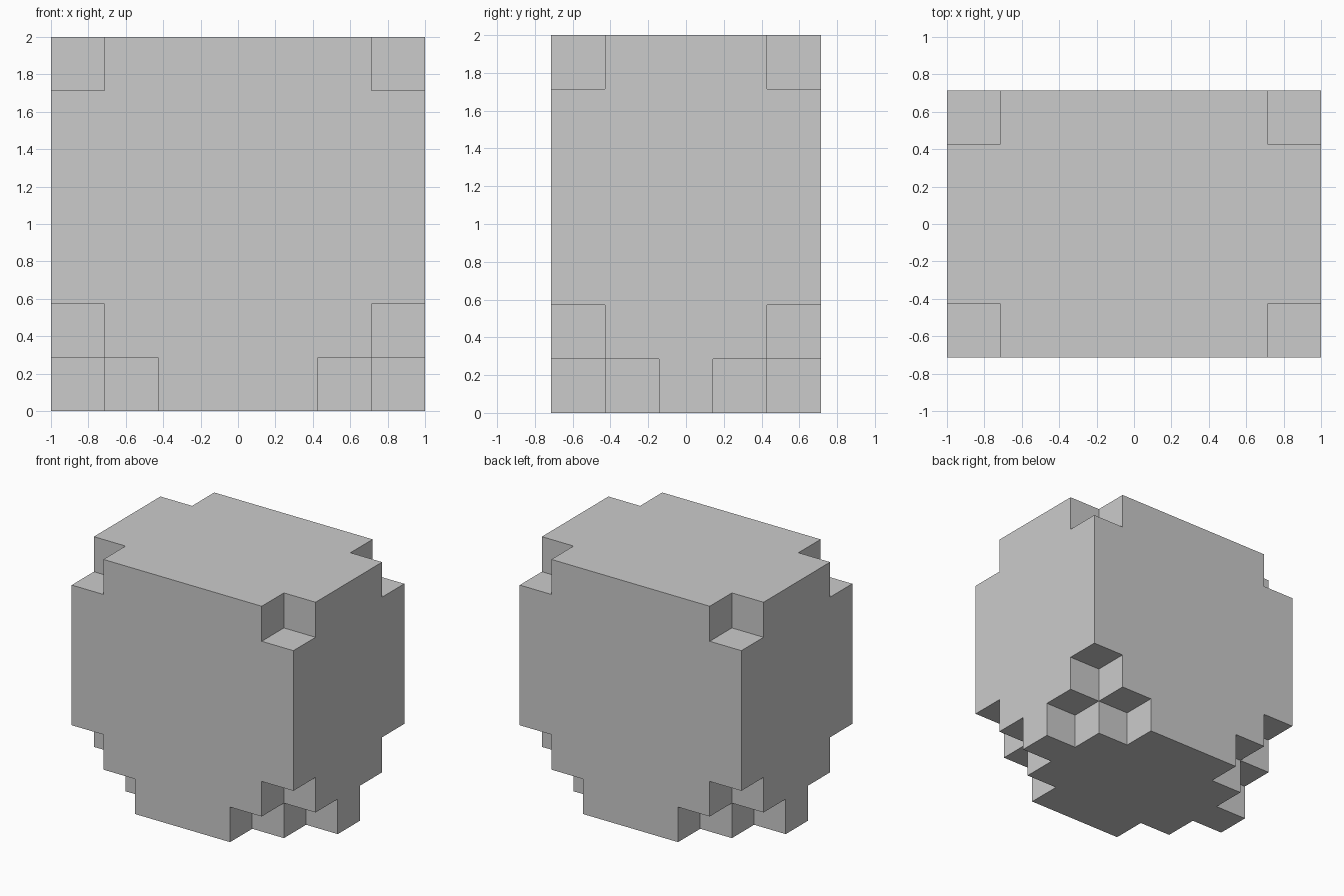
import bpy, bmesh
from mathutils import Vector

if "Cube" in bpy.data.objects:
    bpy.data.objects.remove(bpy.data.objects["Cube"])

U = 2 / 7                      # block size
N = (7, 5, 7)                  # blocks along x, y, z


def solid(c):
    """True where a block exists: a full box with stepped corners."""
    if any(v < 0 or v >= n for v, n in zip(c, N)):
        return False
    i = min(c[0], N[0] - 1 - c[0])
    j = min(c[1], N[1] - 1 - c[1])
    if i + j + c[2] <= 1:                      # stepped bottom corners
        return False
    return i + j + (N[2] - 1 - c[2]) > 0       # single-block top corners


# Outer skin of the blocky body
bm = bmesh.new()
for x in range(N[0]):
    for y in range(N[1]):
        for z in range(N[2]):
            if not solid((x, y, z)):
                continue
            mid = Vector((x + 0.5 - N[0] / 2, y + 0.5 - N[1] / 2, z + 0.5))
            for axis in range(3):
                for s in (-1, 1):
                    nb = [x, y, z]
                    nb[axis] += s
                    if solid(nb):
                        continue
                    n, a, b = Vector(), Vector(), Vector()
                    n[axis] = s / 2
                    a[(axis + 1) % 3] = 0.5
                    b[(axis + 2) % 3] = s / 2
                    bm.faces.new([bm.verts.new((mid + n + p) * U)
                                  for p in (-a - b, a - b, a + b, -a + b)])

# Weld the blocks and merge coplanar faces into large flat sides
bmesh.ops.remove_doubles(bm, verts=bm.verts, dist=1e-4)
bmesh.ops.dissolve_limit(bm, angle_limit=0.01, verts=bm.verts, edges=bm.edges)
bmesh.ops.recalc_face_normals(bm, faces=bm.faces)

mesh = bpy.data.meshes.new("blocky_body")
bm.to_mesh(mesh)
bm.free()
bpy.context.collection.objects.link(bpy.data.objects.new("blocky_body", mesh))
